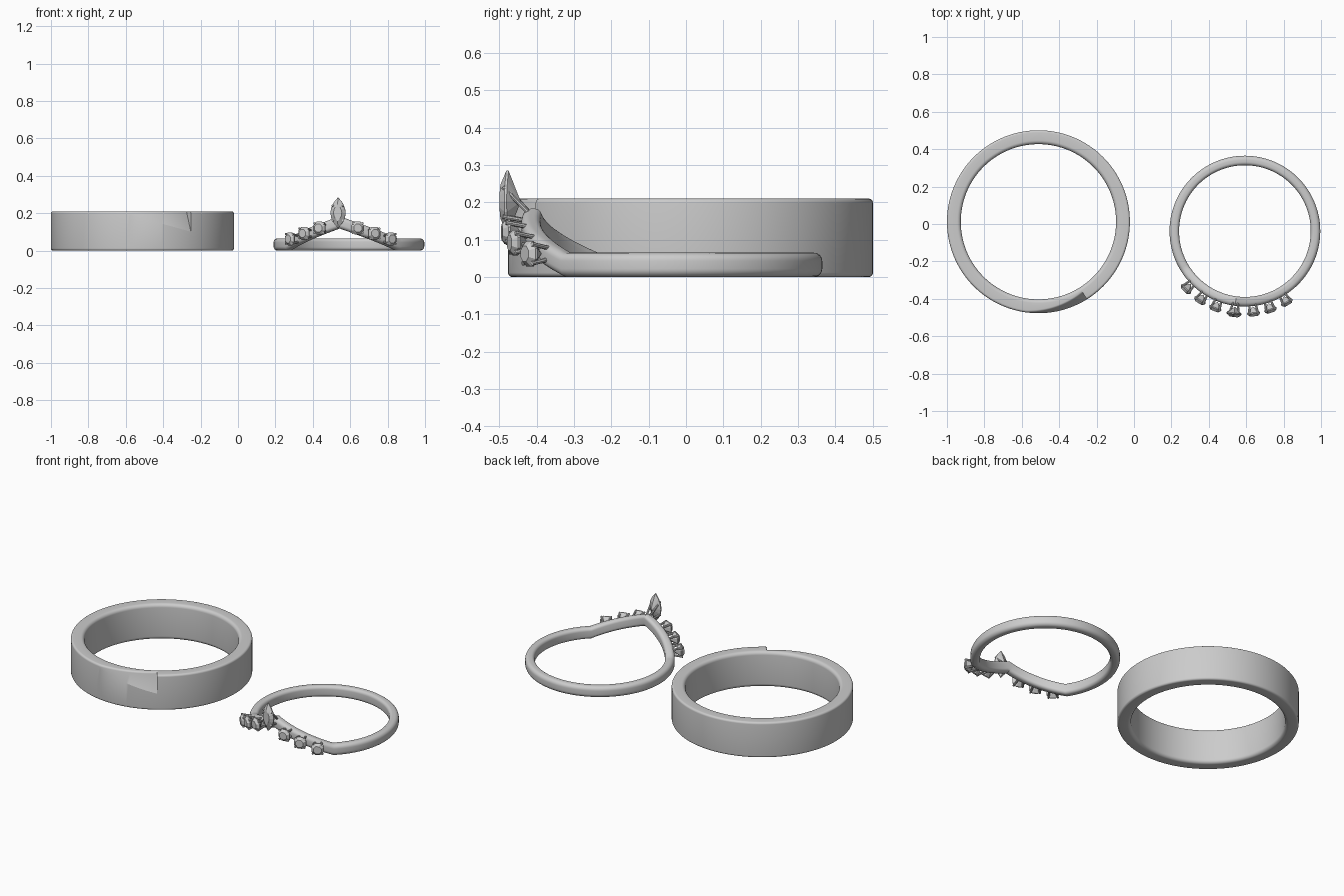
import bpy, bmesh, math
from mathutils import Matrix, Vector

if "Cube" in bpy.data.objects:
    bpy.data.objects.remove(bpy.data.objects["Cube"])


def make_object(name, bm, smooth=None):
    bmesh.ops.recalc_face_normals(bm, faces=bm.faces)
    mesh = bpy.data.meshes.new(name)
    bm.to_mesh(mesh)
    bm.free()
    ob = bpy.data.objects.new(name, mesh)
    bpy.context.collection.objects.link(ob)
    if smooth:
        bpy.ops.object.select_all(action='DESELECT')
        ob.select_set(True)
        bpy.context.view_layer.objects.active = ob
        bpy.ops.object.shade_smooth_by_angle(angle=math.radians(smooth))
    return ob


def corner(r, z, rad, start, n=6):
    """Quarter arc of a rounded cross-section, centred at (r, z)."""
    return [(r + rad * math.cos(math.radians(start + 90 * i / n)),
             z + rad * math.sin(math.radians(start + 90 * i / n))) for i in range(n + 1)]


def section(r0, r1, h, ro, ri, depth=0.0, mid=None):
    """Rounded rectangle; depth pulls the top outer edge inward above mid."""
    pts = corner(r1 - ro, ro, ro, -90)
    if mid is not None:
        pts.append((r1, mid))
    pts += corner(r1 - depth - ro, h - ro, ro, 0)
    pts += corner(r0 + ri, h - ri, ri, 90)
    pts += corner(r0 + ri, ri, ri, 180)
    return pts


def sweep(name, centre, stations):
    """Join (angle from front, section) stations into a closed ring."""
    bm = bmesh.new()
    loops = [[bm.verts.new((centre[0] + r * math.sin(a), centre[1] - r * math.cos(a), z))
              for r, z in sec] for a, sec in stations]
    for i, A in enumerate(loops):
        B = loops[(i + 1) % len(loops)]
        for j in range(len(A)):
            k = (j + 1) % len(A)
            bm.faces.new((A[j], A[k], B[k], B[j]))
    bmesh.ops.remove_doubles(bm, verts=bm.verts, dist=1e-5)
    bmesh.ops.dissolve_degenerate(bm, edges=bm.edges, dist=1e-5)
    return make_object(name, bm, 21)


# Wide band with a tapering cut that ends in a step
START, STEP = math.radians(-8), math.radians(32)
stations = []
for i in range(25):
    t = i / 24
    stations.append((START + (STEP - START) * t,
                     section(0.415, 0.489, 0.21, 0.012, 0.02, 0.04 * t, 0.188 - 0.088 * t)))
for i in range(121):
    a = STEP + (2 * math.pi - STEP + START) * i / 121
    stations.append((a, section(0.415, 0.489, 0.21, 0.012, 0.02, 0, 0.1)))
sweep("wide_band", (-0.511, 0.012), stations)

# Slim band rising to a peak at the front
CX, CY, TURN, SPAN = 0.593, -0.038, math.radians(-7.5), math.radians(50)


def lift(phi):
    return 0.118 * max(0.0, 1 - abs(phi) / SPAN)


stations = []
for i in range(144):
    phi = math.radians(-180 + 2.5 * i)
    sec = [(r, z + lift(phi)) for r, z in section(0.352, 0.403, 0.065, 0.022, 0.018)]
    stations.append((phi + TURN, sec))
sweep("slim_band", (CX, CY), stations)


# Stones: local x along the band, y up, z outward
def frame(phi, z, radius=0.44):
    a = phi + TURN
    n = Vector((math.sin(a), -math.cos(a), 0))
    t = Vector((math.cos(a), math.sin(a), 0))
    m = Matrix((t, Vector((0, 0, 1)), n)).transposed().to_4x4()
    m.translation = Vector((CX, CY, z)) + n * radius
    return m


def stone(name, m, outline, table, crown, depth):
    bm = bmesh.new()
    top = [bm.verts.new((x * table, y * table, crown)) for x, y in outline]
    girdle = [bm.verts.new((x, y, 0.004)) for x, y in outline]
    low = [bm.verts.new((x, y, -0.002)) for x, y in outline]
    tip = bm.verts.new((0, 0, -depth))
    bm.faces.new(top)
    n = len(outline)
    for i in range(n):
        k = (i + 1) % n
        bm.faces.new((girdle[i], girdle[k], top[k], top[i]))
        bm.faces.new((low[i], low[k], girdle[k], girdle[i]))
        bm.faces.new((tip, low[k], low[i]))
    bm.transform(m)
    make_object(name, bm)


def prongs(name, m, tips, feet):
    bm = bmesh.new()
    for (x, y), (u, v) in zip(tips, feet):
        p, q = Vector((x, y, 0.01)), Vector((u, v, -0.055))
        rot = (p - q).to_track_quat('Z', 'Y').to_matrix().to_4x4()
        bmesh.ops.create_cone(bm, cap_ends=True, segments=8, radius1=0.006, radius2=0.006,
                              depth=(p - q).length, matrix=Matrix.Translation((p + q) / 2) @ rot)
    bm.transform(m)
    make_object(name, bm, 40)


# Round stones, three per side
octagon = [(0.037 * math.cos(math.pi * (i + .5) / 4), 0.037 * math.sin(math.pi * (i + .5) / 4))
           for i in range(8)]
diag = [(sx, sy) for sx in (-1, 1) for sy in (-1, 1)]
for side, label in ((-1, "left"), (1, "right")):
    for i, deg in enumerate((13.5, 25.5, 38)):
        phi = math.radians(side * deg)
        m = frame(phi, 0.034 + lift(phi))
        stone(f"round_stone_{label}_{i + 1}", m, octagon, 0.62, 0.018, 0.035)
        prongs(f"stone_prongs_{label}_{i + 1}", m,
               [(0.026 * x, 0.026 * y) for x, y in diag], [(0.014 * x, 0.014 * y) for x, y in diag])

# Pointed oval stone at the peak
pointed = []
for s in (1, -1):
    for i in range(6):
        y = -s * 0.083 + s * 0.166 * i / 6
        pointed.append((s * 0.041 * (1 - (y / 0.083) ** 2), y))
m = frame(0, 0.202, 0.443)
stone("peak_stone", m, pointed, 0.55, 0.02, 0.035)
prongs("peak_prongs", m, [(0.028 * x, 0.04 * y) for x, y in diag],
       [(0.012 * x, -0.04 + 0.012 * y) for x, y in diag])
